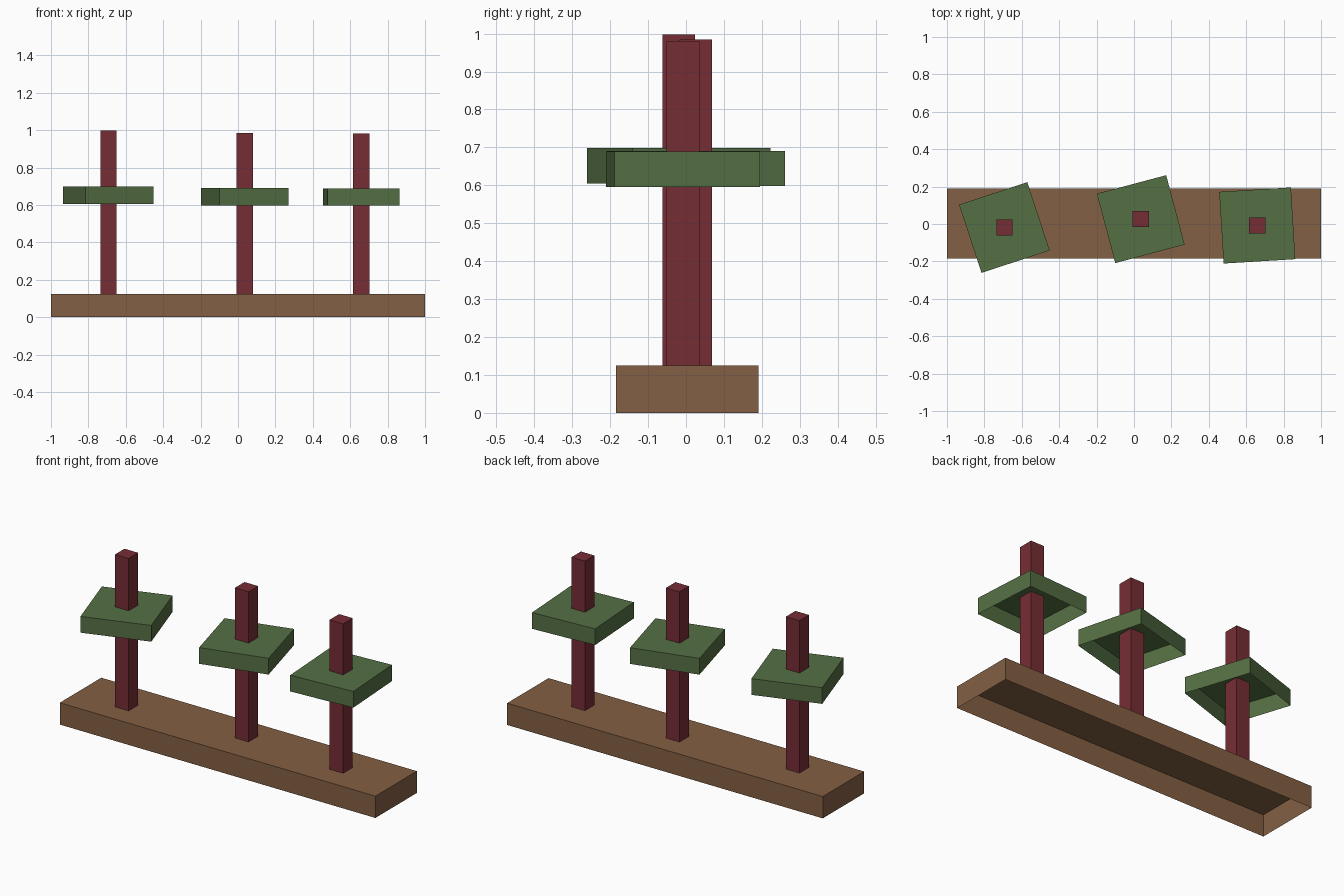
import bpy
import bmesh
from math import radians
from mathutils import Matrix

cube = bpy.data.objects.get("Cube")
if cube:
    bpy.data.objects.remove(cube, do_unlink=True)


def make_material(name, rgb):
    mat = bpy.data.materials.new(name)
    mat.use_nodes = True
    color = (*rgb, 1.0)
    mat.diffuse_color = color
    mat.node_tree.nodes["Principled BSDF"].inputs["Base Color"].default_value = color
    return mat


def open_box(name, size, location, mat, turn=0.0):
    """Box standing on its location, with no bottom face."""
    bm = bmesh.new()
    bmesh.ops.create_cube(bm, size=1.0)
    bmesh.ops.translate(bm, verts=bm.verts, vec=(0, 0, 0.5))
    bmesh.ops.transform(bm, verts=bm.verts, matrix=Matrix.Diagonal((*size, 1)))
    bottom = [f for f in bm.faces if f.normal.z < -0.5]
    bmesh.ops.delete(bm, geom=bottom, context="FACES")
    mesh = bpy.data.meshes.new(name)
    bm.to_mesh(mesh)
    bm.free()
    mesh.materials.append(mat)
    obj = bpy.data.objects.new(name, mesh)
    obj.location = location
    obj.rotation_euler.z = radians(turn)
    bpy.context.collection.objects.link(obj)
    return obj


soil = make_material("soil brown", (0.23, 0.115, 0.056))
bark = make_material("bark red", (0.18, 0.027, 0.036))
leaf = make_material("leaf green", (0.09, 0.16, 0.057))

# Long ground slab
BASE_TOP = 0.125
open_box("ground_slab", (2.0, 0.375, BASE_TOP), (0, 0.003, 0), soil)

# Trees: side, x, y, top height, canopy turn
trees = [
    ("right", -0.693, -0.019, 0.998, 18.2),
    ("middle", 0.036, 0.026, 0.985, 14.9),
    ("left", 0.659, -0.008, 0.981, 3.5),
]
for side, x, y, top, turn in trees:
    open_box(f"{side}_trunk", (0.086, 0.086, top - BASE_TOP), (x, y, BASE_TOP), bark)
    canopy_z = BASE_TOP + 0.55 * (top - BASE_TOP)
    open_box(f"{side}_canopy", (0.384, 0.384, 0.093), (x, y, canopy_z), leaf, turn)
